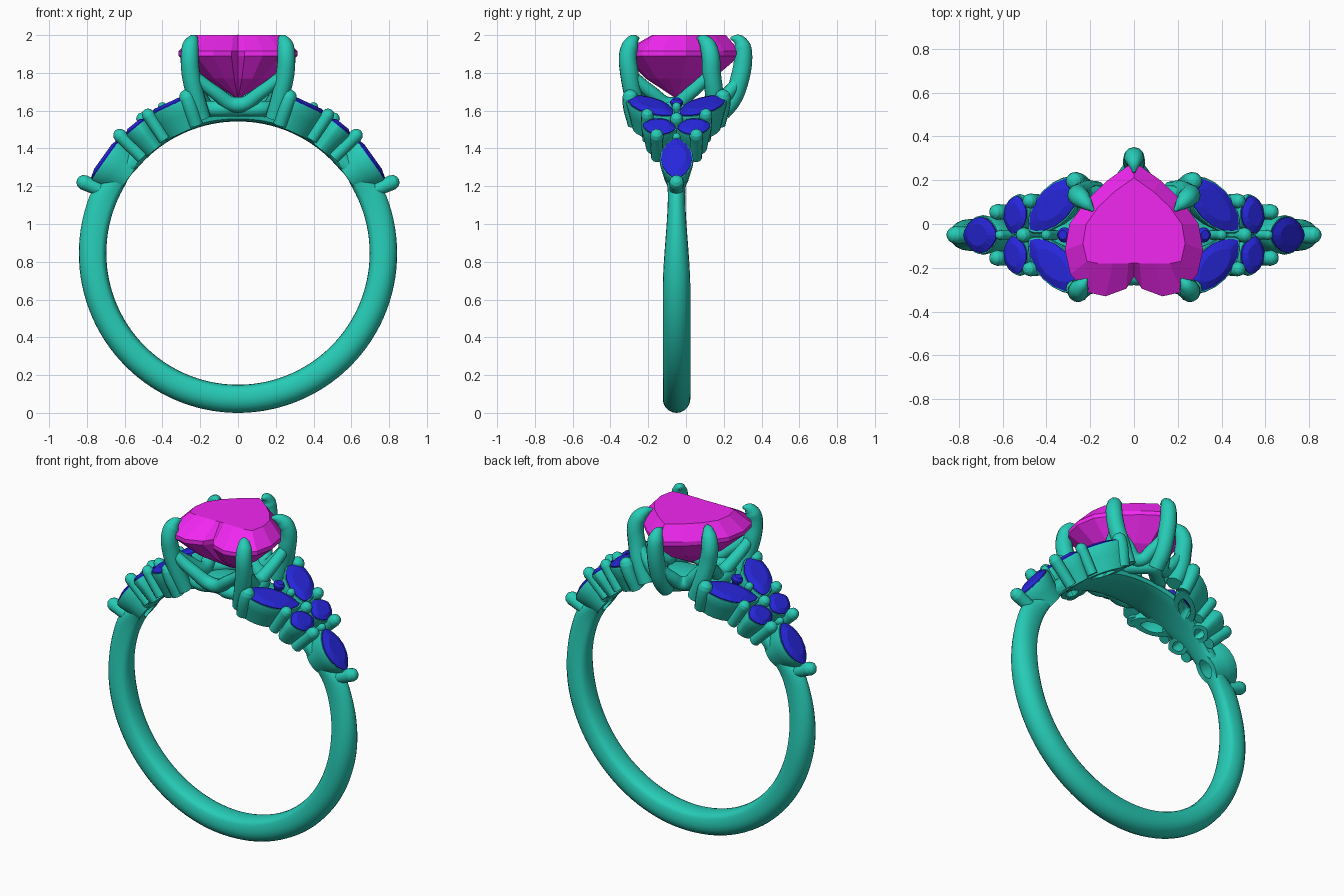
import bpy, bmesh
from math import sin, cos, pi, radians, asin
from mathutils import Vector

if "Cube" in bpy.data.objects:
    bpy.data.objects.remove(bpy.data.objects["Cube"])

CY, CZ = -0.05, 0.846          # ring axis


def material(name, col):
    m = bpy.data.materials.new(name)
    m.diffuse_color = (*col, 1)
    m.use_nodes = True
    m.node_tree.nodes["Principled BSDF"].inputs["Base Color"].default_value = m.diffuse_color
    return m


METAL = material("teal_metal", (0.02, 0.60, 0.47))
PINK = material("pink_gem", (0.88, 0.02, 0.88))
BLUE = material("blue_gem", (0.02, 0.02, 0.72))


def loft(name, rings, mat, closed=False, smooth=True):
    """Skin a list of equal-length point loops; cap the ends or join them."""
    bm = bmesh.new()
    vs = [[bm.verts.new(p) for p in r] for r in rings]
    n = len(rings[0])
    for i in range(len(vs) if closed else len(vs) - 1):
        a, b = vs[i], vs[(i + 1) % len(vs)]
        for k in range(n):
            bm.faces.new((a[k], a[(k + 1) % n], b[(k + 1) % n], b[k]))
    if not closed:
        bm.faces.new(vs[0])
        bm.faces.new(vs[-1])
    bmesh.ops.recalc_face_normals(bm, faces=bm.faces)
    me = bpy.data.meshes.new(name)
    bm.to_mesh(me)
    bm.free()
    ob = bpy.data.objects.new(name, me)
    bpy.context.collection.objects.link(ob)
    me.materials.append(mat)
    if smooth:
        activate(ob)
        bpy.ops.object.shade_smooth_by_angle(angle=radians(40))
    return ob


def activate(ob):
    bpy.ops.object.select_all(action='DESELECT')
    ob.select_set(True)
    bpy.context.view_layer.objects.active = ob


def tube(name, pts, radii, cyclic=False):
    """Round wire through points with a radius at each point."""
    cu = bpy.data.curves.new(name, 'CURVE')
    cu.dimensions = '3D'
    cu.bevel_depth, cu.bevel_resolution, cu.resolution_u = 1, 4, 6
    cu.use_fill_caps = True
    sp = cu.splines.new('BEZIER')
    sp.bezier_points.add(len(pts) - 1)
    for bp, p, r in zip(sp.bezier_points, pts, radii):
        bp.co, bp.radius = p, r
        bp.handle_left_type = bp.handle_right_type = 'AUTO'
    sp.use_cyclic_u = cyclic
    ob = bpy.data.objects.new(name, cu)
    bpy.context.collection.objects.link(ob)
    cu.materials.append(METAL)
    activate(ob)
    bpy.ops.object.convert(target='MESH')


def interp(t, table):
    for (a, va), (b, vb) in zip(table, table[1:]):
        if t <= b:
            f = (t - a) / (b - a)
            f = f * f * (3 - 2 * f)
            return va + (vb - va) * f
    return table[-1][1]


def polar(side, theta, r, u=0, y=0):
    """Point at angle theta from the top, radius r, tangent offset u."""
    return Vector((side * (r * sin(theta) + u * cos(theta)), y,
                   CZ + r * cos(theta) - u * sin(theta)))


# Shank: D-shaped section swept round, slimmer under the side stones
rings = []
for i in range(120):
    deg = i * 3
    t = min(deg, 360 - deg)
    w = interp(t, [(0, .13), (25, .13), (48, .07), (66, .046), (105, .073), (180, .073)])
    ro = interp(t, [(0, .765), (20, .78), (58, .79), (68, .842), (180, .846)])
    ri, ring = 0.697, []
    for k in range(20):
        a = 2 * pi * k / 20
        s = sin(a)
        s = s if s > 0 else -abs(s) ** 0.45
        ring.append(polar(1, radians(deg), (ro + ri) / 2 + s * (ro - ri) / 2, 0, CY + w * cos(a)))
    rings.append(ring)
shank = loft("shank", rings, METAL, closed=True)


# Side stones: x, y offset from ring plane, turn, length, width
def leaf(side, st, r, scale, n=20):
    x, y, turn, L, W = st
    th, c, s = asin(x / 0.866), cos(radians(turn)), sin(radians(turn))
    out = []
    for k in range(n):
        a = 2 * pi * k / n
        p = L / 2 * cos(a) * scale
        q = W / 2 * abs(sin(a)) ** 1.4 * (1 if sin(a) > 0 else -1) * scale
        out.append(polar(side, th, r, p * c - q * s, CY + y + p * s + q * c))
    return out


STONES = [(.32, 0, 0, .07, .07), (.705, 0, 0, .26, .165)]
for m in (1, -1):
    STONES += [(.365, m * .138, m * -43, .33, .165), (.545, m * .092, m * 100, .175, .135)]

cutters = []
for side in (1, -1):
    for st in STONES:
        loft("side_stone", [leaf(side, st, r, s, 16) for r, s in
                            ((.80, .25), (.855, 1), (.864, 1), (.879, .62))], BLUE, smooth=False)
        if st[3] > .1:
            loft("stone_seat", [leaf(side, st, r, s) for r, s in
                                ((.702, .80), (.79, .98), (.845, 1.1), (.858, 1.06),
                                 (.858, .96), (.79, .5), (.702, .45))], METAL, closed=True)
            cutters.append(loft("azure_cutter", [leaf(side, st, r, .45) for r in (.64, .90)], METAL))

# Open holes under the stones
for c in cutters:
    c.hide_render = True
    mod = shank.modifiers.new("hole", 'BOOLEAN')
    mod.object, mod.operation, mod.solver = c, 'DIFFERENCE', 'EXACT'
activate(shank)
for mod in list(shank.modifiers):
    if mod.type == 'BOOLEAN':
        bpy.ops.object.modifier_apply(modifier=mod.name)
for c in cutters:
    bpy.data.objects.remove(c)

# Bead prongs holding the side stones: x, y offset, radius, bead height
BEADS = [(.40, 0, .024, .872), (.505, 0, .034, .872), (.612, 0, .022, .868), (.82, 0, .040, .897)]
for m in (1, -1):
    BEADS += [(.475, m * .155, .034, .872), (.625, m * .105, .036, .882), (.27, m * .245, .042, .868)]
for side in (1, -1):
    for x, y, r, h in BEADS:
        th = asin(min(x / h, .909))
        y0 = CY + y * (.97 if x > .3 else .9)
        foot = .715 if x < .8 else .80
        tip = [(h + r * .55, .84), (h + r * .88, .48), (h + r, .08)]
        pr = [(foot, .9), (h - r, .95), (h, 1)] + tip
        tube("bead_prong", [polar(side, th, q, 0, CY + y if i > 0 else y0) for i, (q, _) in enumerate(pr)],
             [r * f for _, f in pr])

# Heart stone: crown, girdle and pavilion from one half outline
HALF = [(0, -.24), (.035, -.295), (.13, -.33), (.22, -.31), (.29, -.23), (.315, -.12),
        (.295, 0), (.22, .105), (.12, .2), (0, .285)]
HEART = HALF + [(-x, y) for x, y in HALF[-2:0:-1]]


def heart(f, z, dy=-.05):
    return [Vector((x * f, dy + (y - dy) * f, z)) for x, y in HEART]


table = [Vector((x * .74, max(-.18, y * .74), 2.0)) for x, y in HEART]
loft("heart_stone", [heart(.04, 1.67), heart(.58, 1.77), heart(1, 1.89), heart(1, 1.915), table],
     PINK, smooth=False)

# Claw prongs of the head
RAD = [.046, .048, .05, .048, .044, .030, .006]


def claws(s):
    return [[(s * .19, -.25, 1.56), (s * .225, -.28, 1.68), (s * .25, -.30, 1.80), (s * .255, -.308, 1.89),
             (s * .25, -.295, 1.945), (s * .235, -.275, 1.975), (s * .215, -.25, 1.985)],
            [(s * .17, .15, 1.57), (s * .215, .15, 1.68), (s * .245, .135, 1.80), (s * .255, .13, 1.89),
             (s * .24, .115, 1.945), (s * .215, .09, 1.975), (s * .185, .06, 1.985)]]


BACK = [(0, .19, 1.59), (0, .245, 1.66), (0, .285, 1.77), (0, .303, 1.88),
        (0, .298, 1.94), (0, .275, 1.975), (0, .235, 1.985)]
for s in (1, -1):
    for pts in claws(s):
        tube("claw_prong", pts, RAD)
tube("back_claw", BACK, RAD)

# Swagged basket wires between neighbouring claws
order = [claws(1)[0], claws(1)[1], BACK, claws(-1)[1], claws(-1)[0]]
for i in range(5):
    a, b = Vector(order[i][2]), Vector(order[(i + 1) % 5][2])
    mid = (a + b) / 2
    mid = Vector((mid.x * .72, CY + (mid.y - CY) * .75, 1.63))
    q1, q2 = a.lerp(mid, .5), b.lerp(mid, .5)
    tube("basket_swag", [a, q1 - Vector((0, 0, .015)), mid, q2 - Vector((0, 0, .015)), b],
         [.03, .036, .042, .036, .03])

# Lower rail and bridge joining the head to the shank
rail = heart(.62, 1.61)[1:]
tube("base_rail", rail, [.042] * len(rail), cyclic=True)
